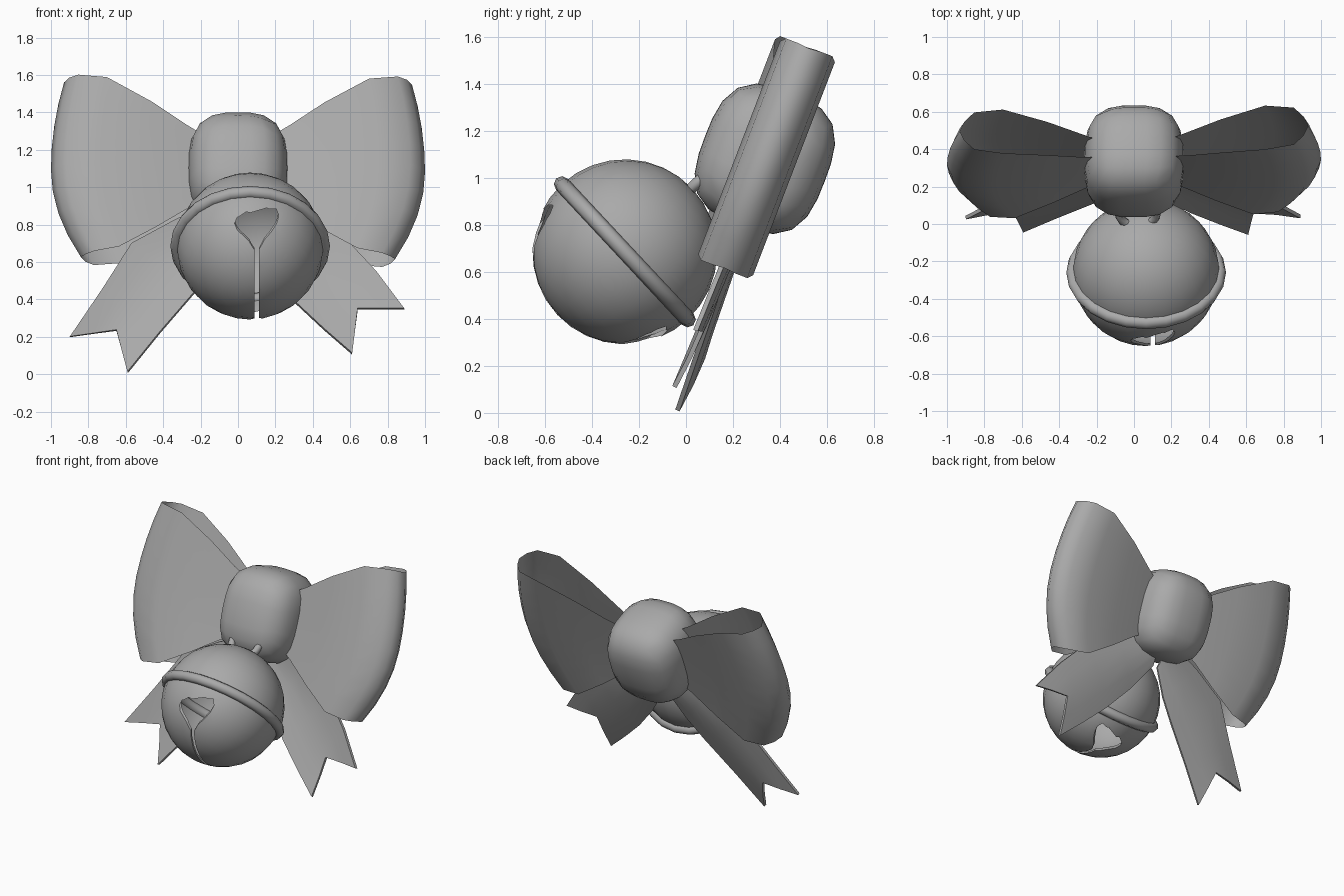
import bpy, bmesh, math
from mathutils import Matrix, Vector

if "Cube" in bpy.data.objects:
    bpy.data.objects.remove(bpy.data.objects["Cube"])

BOW = Matrix.Translation((0, 0.345, 1.1)) @ Matrix.Rotation(math.radians(-21), 4, 'X')
BELL = Matrix.Translation((0.065, -0.26, 0.685)) @ Matrix.Rotation(math.radians(-47), 4, 'X')

# Mid-dark grey used by every part
GREY = bpy.data.materials.new("dark_grey")
GREY.diffuse_color = (0.4, 0.4, 0.4, 1)
GREY.use_nodes = True
GREY.node_tree.nodes["Principled BSDF"].inputs["Base Color"].default_value = GREY.diffuse_color


def make(name, verts, faces, matrix=Matrix()):
    me = bpy.data.meshes.new(name)
    me.from_pydata([matrix @ Vector(v) for v in verts], [], faces)
    ob = bpy.data.objects.new(name, me)
    bpy.context.collection.objects.link(ob)
    bm = bmesh.new()
    bm.from_mesh(me)
    bmesh.ops.recalc_face_normals(bm, faces=bm.faces)
    bm.to_mesh(me)
    bm.free()
    return ob


def grid(rows, cols):
    return [(r * cols + c, r * cols + c + 1, (r + 1) * cols + c + 1, (r + 1) * cols + c)
            for r in range(rows - 1) for c in range(cols - 1)]


def finish(ob, angle=35):
    bpy.ops.object.select_all(action='DESELECT')
    ob.select_set(True)
    bpy.context.view_layer.objects.active = ob
    bpy.ops.object.convert(target='MESH')
    ob.data.materials.clear()
    ob.data.materials.append(GREY)
    bpy.ops.object.shade_smooth_by_angle(angle=math.radians(angle))


# Bow loops: teardrop section (x, depth, half height), open at top and bottom
half = [(0.15, 0.04, 0.17), (0.28, 0.065, 0.24), (0.48, 0.095, 0.36), (0.75, 0.125, 0.485),
        (0.92, 0.105, 0.505)]
section = [(x, -d, h) for x, d, h in half] + [(0.975, -0.055, 0.505), (1.0, 0, 0.5), (0.975, 0.055, 0.505)]
section += [(x, d, h) for x, d, h in reversed(half)]
levels = [-1, -0.75, -0.5, -0.25, 0, 0.25, 0.5, 0.75, 1]
for side, label, shift in ((-1, "left", -0.025), (1, "right", 0.005)):
    verts = []
    for s in levels:
        for x, d, h in section:
            w = s * h
            pull = (0.07 if s > 0 else 0.16) * (w / 0.5) ** 2
            verts.append((side * x * (1 - pull), d + shift * x, w - 0.017))
    finish(make("bow_loop_" + label, verts, grid(len(levels), len(section)), BOW), 70)

# Knot: rounded block
bm = bmesh.new()
bmesh.ops.create_cube(bm, size=2)
bmesh.ops.subdivide_edges(bm, edges=bm.edges[:], cuts=5, use_grid_fill=True)
for v in bm.verts:
    d = Vector([math.tan(c * math.pi / 4) for c in v.co])
    d /= sum(abs(c) ** 3.0 for c in d) ** (1 / 3.0)
    v.co = BOW @ Vector((d.x * 0.265, d.y * 0.272 - 0.002, d.z * 0.303 - 0.022))
me = bpy.data.meshes.new("knot")
bm.to_mesh(me)
bm.free()
knot = bpy.data.objects.new("knot", me)
bpy.context.collection.objects.link(knot)
finish(knot, 60)

# Ribbon tails: outer and inner edges in front view (x, z), notched end
tails = {
    "left": ([(-0.05, 0.95), (-0.33, 0.83), (-0.57, 0.7), (-0.73, 0.45), (-0.9, 0.2)],
             [(-0.02, 0.75), (-0.12, 0.58), (-0.23, 0.44), (-0.42, 0.22), (-0.59, 0.01)],
             (-0.65, 0.235), 0.025),
    "right": ([(0.05, 0.95), (0.35, 0.84), (0.58, 0.72), (0.74, 0.55), (0.89, 0.35)],
              [(0.02, 0.75), (0.16, 0.55), (0.31, 0.38), (0.46, 0.24), (0.61, 0.11)],
              (0.64, 0.35), -0.025),
}
for label, (outer, inner, notch, off) in tails.items():
    verts = []
    for i, (o, n) in enumerate(zip(outer, inner)):
        for t in (0, 0.25, 0.5, 0.75, 1):
            x, z = (o[k] + (n[k] - o[k]) * t for k in (0, 1))
            if i == 4 and 0 < t < 1:
                e = o if t < 0.5 else n
                f = 1 if t == 0.5 else 0.5
                x, z = (e[k] + (notch[k] - e[k]) * f for k in (0, 1))
            arch = 0.025 * math.sin(math.pi * t)
            verts.append((x, 0.345 + 0.373 * (z - 1.1) + off * i / 4 + arch, z))
    tail = make("ribbon_tail_" + label, verts, grid(5, 5))
    m = tail.modifiers.new("thickness", 'SOLIDIFY')
    m.thickness, m.offset = 0.02, 0
    finish(tail, 50)

# Slot cutter: dumbbell outline pushed through the lower half of the bell
q = [(0.012, 0.25), (0.04, 0.285), (0.105, 0.32), (0.118, 0.335), (0.105, 0.352), (0.055, 0.368)]
right = [(x, -y) for x, y in reversed(q)] + q
outline = right + [(-x, y) for x, y in reversed(right)]
n = len(outline)
cv = [(x + 0.035, y, z) for z in (-0.6, -0.03) for x, y in outline]
cf = [tuple(range(n)), tuple(range(n, 2 * n))]
cf += [(i, (i + 1) % n, n + (i + 1) % n, n + i) for i in range(n)]
cutter = make("slot_cutter", cv, cf, BELL)
cutter.hide_render = True

# Bell shell: hollow sphere with the slot cut out
bpy.ops.mesh.primitive_uv_sphere_add(segments=24, ring_count=16, radius=0.393)
bell = bpy.context.object
bell.name = "bell"
bell.data.transform(BELL)
m = bell.modifiers.new("shell", 'SOLIDIFY')
m.thickness, m.offset = 0.012, -1
m = bell.modifiers.new("slot", 'BOOLEAN')
m.object, m.operation, m.solver = cutter, 'DIFFERENCE', 'EXACT'
finish(bell)
bpy.data.objects.remove(cutter)


def ring(name, major, minor, segs, matrix):
    bpy.ops.mesh.primitive_torus_add(major_radius=major, minor_radius=minor,
                                     major_segments=segs, minor_segments=8)
    ob = bpy.context.object
    ob.name = name
    ob.data.transform(matrix)
    finish(ob, 60)


# Bell rim and hanging ring
ring("bell_rim", 0.393, 0.034, 24, BELL)
ring("hanging_ring", 0.1, 0.024, 20,
     Matrix.Translation((0.02, 0.06, 0.99)) @ Matrix.Rotation(math.radians(-47), 4, 'X')
     @ Matrix.Rotation(math.radians(90), 4, 'X'))
